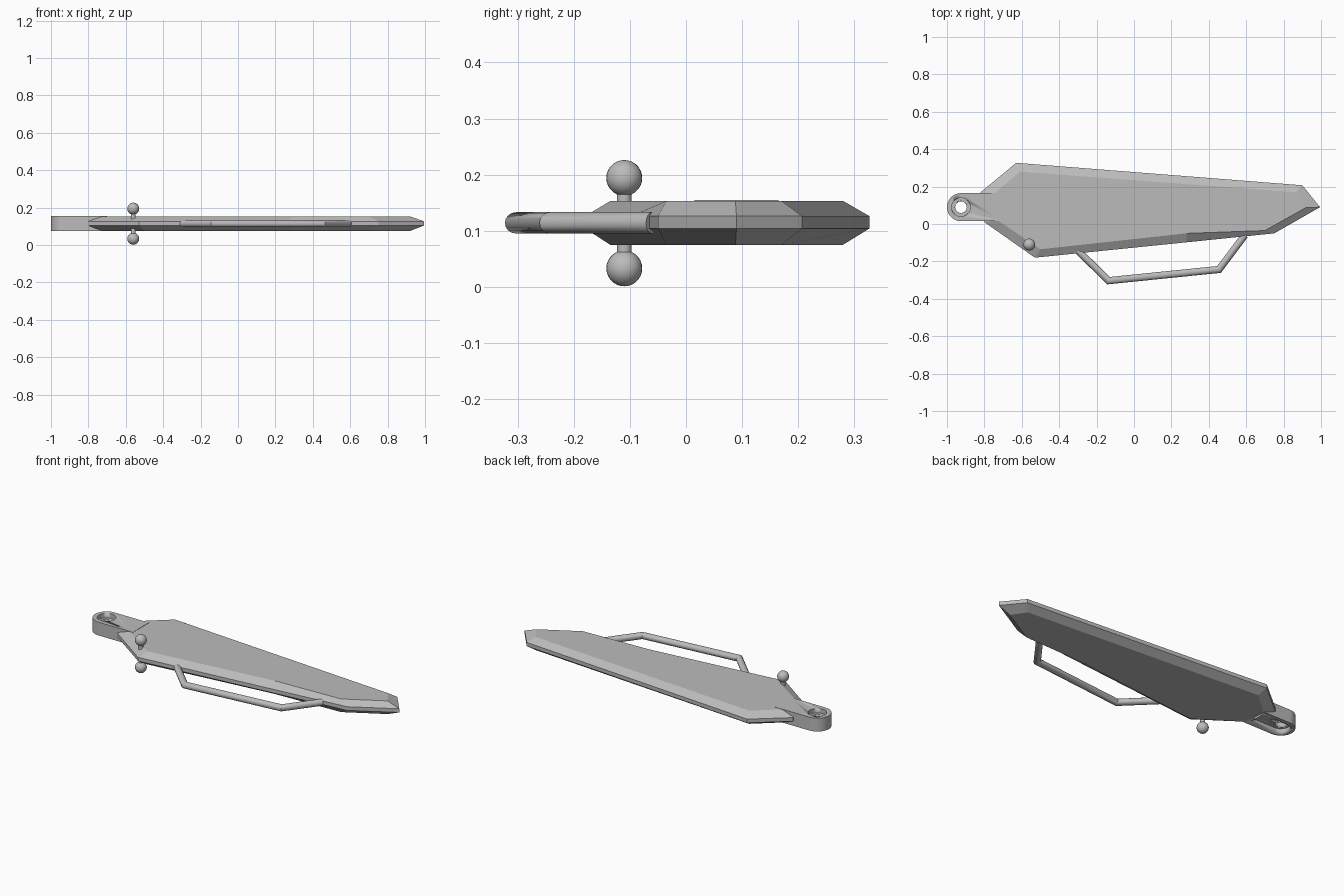
import bpy, bmesh, math
from mathutils import Vector

if "Cube" in bpy.data.objects:
    bpy.data.objects.remove(bpy.data.objects["Cube"])

steel = bpy.data.materials.new("grey_steel")
steel.diffuse_color = (0.5, 0.5, 0.5, 1)
steel.use_nodes = True
steel.node_tree.nodes["Principled BSDF"].inputs["Base Color"].default_value = steel.diffuse_color


def make(name, bm, angle=None):
    bmesh.ops.recalc_face_normals(bm, faces=bm.faces)
    me = bpy.data.meshes.new(name)
    bm.to_mesh(me)
    bm.free()
    ob = bpy.data.objects.new(name, me)
    bpy.context.collection.objects.link(ob)
    me.materials.append(steel)
    if angle:
        bpy.ops.object.select_all(action='DESELECT')
        ob.select_set(True)
        bpy.context.view_layer.objects.active = ob
        bpy.ops.object.shade_smooth_by_angle(angle=math.radians(angle))
    return ob


def loft(bm, rings, closed=False):
    """Skin equal-length rings; cap the ends, or join the last to the first."""
    vs = [[bm.verts.new(p) for p in r] for r in rings]
    n = len(vs[0])
    pairs = list(zip(vs, vs[1:])) + ([(vs[-1], vs[0])] if closed else [])
    for a, b in pairs:
        for i in range(n):
            j = (i + 1) % n
            bm.faces.new((a[i], a[j], b[j], b[i]))
    if not closed:
        bm.faces.new(vs[0])
        bm.faces.new(vs[-1])


# Blade: outer edge band with bevels to a smaller flat top and bottom
outer = [(-0.80, 0.01), (-0.53, -0.18), (0.28, -0.098), (0.75, -0.05),
         (0.995, 0.09), (0.90, 0.207), (-0.63, 0.327), (-0.82, 0.17)]
inner = [(-0.73, 0.02), (-0.50, -0.135), (0.28, -0.05), (0.70, -0.035),
         (0.92, 0.088), (0.865, 0.17), (-0.61, 0.28), (-0.75, 0.16)]
bm = bmesh.new()
loft(bm, [[(x, y, z) for x, y in loop] for loop, z in
          ((inner, 0.075), (outer, 0.104), (outer, 0.126), (inner, 0.153))])
make("blade", bm)

# Hinge tab: rounded lug with a through hole
CX, CY = -0.925, 0.09


def slot(radius, end, n=24):
    """Rounded end around the hole, straight sides running to x = end."""
    pts = [(CX + radius * math.cos(math.pi * (0.5 + i / n)),
            CY + radius * math.sin(math.pi * (0.5 + i / n))) for i in range(n + 1)]
    return pts + [(end, CY - radius), (end, CY + radius)]


def prism(name, pts, z0, z1):
    bm = bmesh.new()
    loft(bm, [[(x, y, z) for x, y in pts] for z in (z0, z1)])
    return make(name, bm, 30)


def circle(r, n=32):
    return [(CX + r * math.cos(2 * math.pi * i / n),
             CY + r * math.sin(2 * math.pi * i / n)) for i in range(n)]


tab = prism("hinge_tab", slot(0.075, -0.70), 0.0755, 0.1545)
cutters = [prism("hole_cutter", circle(0.031), 0, 0.3),
           prism("counterbore_cutter", circle(0.05), 0.128, 0.3),
           prism("slot_cutter", slot(0.05, -0.76), 0, 0.102)]
for c in cutters:
    m = tab.modifiers.new(c.name, 'BOOLEAN')
    m.operation, m.solver, m.object = 'DIFFERENCE', 'EXACT', c
    c.hide_render = True
    c.hide_viewport = True

# Handle: round bar with mitred bends, ends sunk in the blade edge
path = [Vector(p) for p in ((-0.307, -0.135, 0.114), (-0.137, -0.303, 0.114),
                            (0.455, -0.243, 0.114), (0.592, -0.06, 0.114))]
R, up = 0.019, Vector((0, 0, 1))
rings = []
for i, p in enumerate(path):
    a = (p - path[i - 1]).normalized() if i else None
    b = (path[i + 1] - p).normalized() if i < len(path) - 1 else None
    a, b = a or b, b or a
    t = (a + b).normalized()
    side = t.cross(up) / t.dot(a)
    rings.append([p + R * (math.cos(k * math.pi / 8) * side + math.sin(k * math.pi / 8) * up)
                  for k in range(16)])
bm = bmesh.new()
loft(bm, rings)
make("handle", bm, 30)

# Ball studs: mirrored ball, neck and flared foot above and below the blade
SX, SY, MID = -0.56, -0.11, 0.1135
for name, s in (("upper", 1), ("lower", -1)):
    bm = bmesh.new()
    bmesh.ops.create_uvsphere(bm, u_segments=24, v_segments=14, radius=0.032)
    bmesh.ops.translate(bm, verts=bm.verts, vec=(SX, SY, MID + s * 0.0805))
    make(name + "_ball", bm, 40)
    bm = bmesh.new()
    loft(bm, [[(SX + r * math.cos(k * math.pi / 10), SY + r * math.sin(k * math.pi / 10), MID + s * h)
               for k in range(20)] for r, h in ((0.013, 0.0), (0.013, 0.06))])
    make(name + "_stud", bm, 30)
